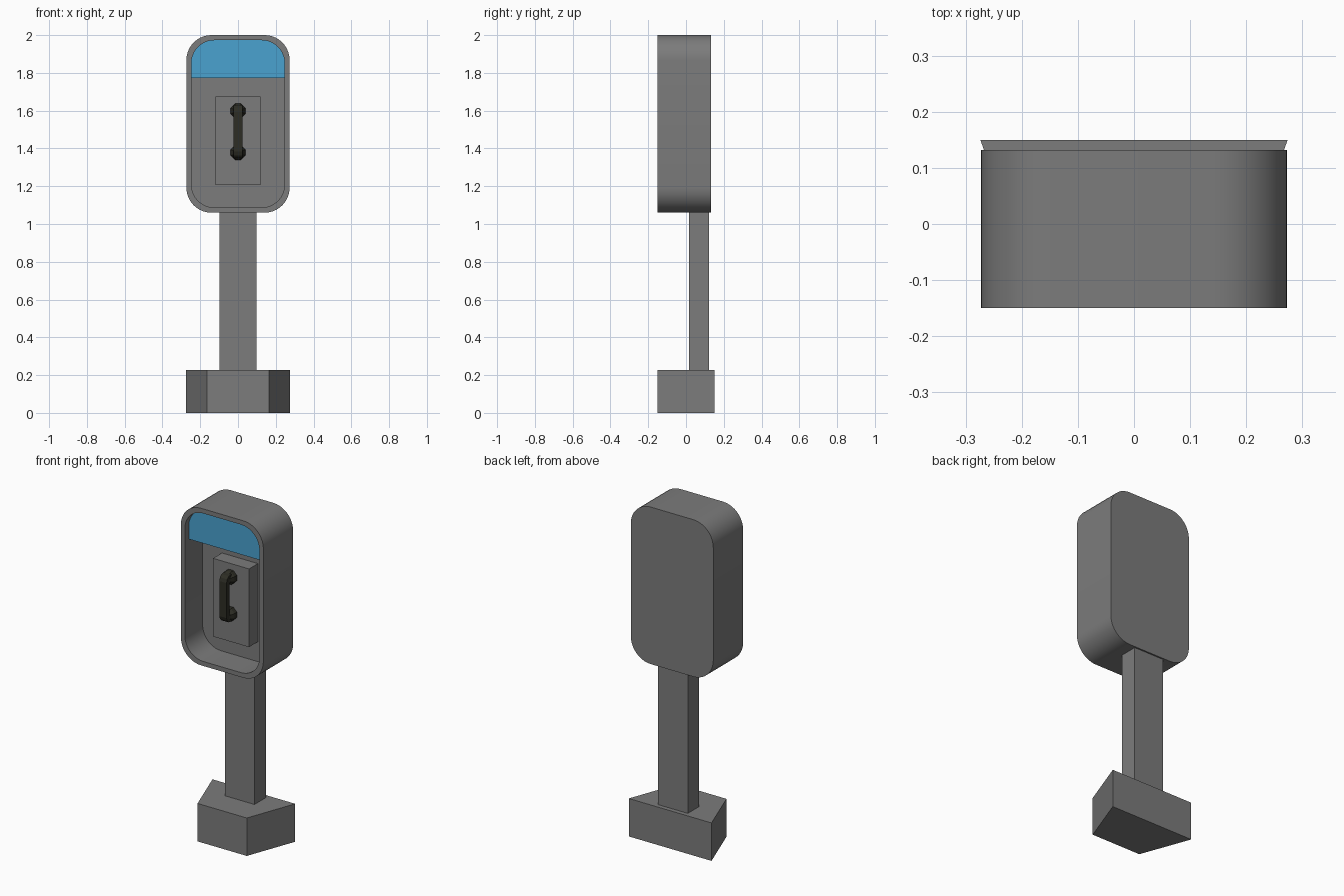
import bpy, bmesh, math

if "Cube" in bpy.data.objects:
    bpy.data.objects.remove(bpy.data.objects["Cube"])


def material(name, rgb):
    m = bpy.data.materials.new(name)
    m.diffuse_color = (*rgb, 1)
    m.use_nodes = True
    m.node_tree.nodes["Principled BSDF"].inputs["Base Color"].default_value = m.diffuse_color
    return m


grey = material("metal grey", (0.2, 0.2, 0.2))
blue = material("sign blue", (0.068, 0.36, 0.63))
black = material("handset black", (0.026, 0.026, 0.018))


def loft(name, rings, mat, smooth=False):
    """Join equal-length rings of points with quads and cap both ends."""
    bm = bmesh.new()
    loops = [[bm.verts.new(p) for p in ring] for ring in rings]
    n = len(loops[0])
    for a, b in zip(loops, loops[1:]):
        for i in range(n):
            j = (i + 1) % n
            bm.faces.new((a[i], a[j], b[j], b[i]))
    bm.faces.new(loops[0])
    bm.faces.new(loops[-1])
    bmesh.ops.recalc_face_normals(bm, faces=bm.faces[:])
    mesh = bpy.data.meshes.new(name)
    bm.to_mesh(mesh)
    bm.free()
    mesh.materials.append(mat)
    ob = bpy.data.objects.new(name, mesh)
    bpy.context.collection.objects.link(ob)
    if smooth:
        bpy.context.view_layer.objects.active = ob
        ob.select_set(True)
        bpy.ops.object.shade_smooth_by_angle(angle=math.radians(30))
        ob.select_set(False)
    return ob


def box(name, x, y0, y1, z0, z1, mat):
    outline = [(-x, y0), (x, y0), (x, y1), (-x, y1)]
    return loft(name, [[(a, b, z) for a, b in outline] for z in (z0, z1)], mat)


def rounded(hx, z0, z1, r, steps=10):
    """Rounded rectangle in x and z, starting with the two top corners."""
    pts = []
    corners = [(hx - r, z1 - r), (-hx + r, z1 - r), (-hx + r, z0 + r), (hx - r, z0 + r)]
    for k, (cx, cz) in enumerate(corners):
        for i in range(steps + 1):
            a = math.pi / 2 * (k + i / steps)
            pts.append((cx + r * math.cos(a), cz + r * math.sin(a)))
    return pts


def at_y(pts, y):
    return [(x, y, z) for x, z in pts]


# Base: wide at the back, narrow at the front
foot = [(-0.163, -0.15), (0.163, -0.15), (0.274, 0.15), (-0.274, 0.15)]
loft("base", [[(x, y, z) for x, y in foot] for z in (0, 0.227)], grey)

# Post
box("post", 0.098, 0.016, 0.123, 0.227, 1.07, grey)

# Open-fronted housing with a recess
outer = rounded(0.273, 1.06, 2.0, 0.132)
inner = rounded(0.247, 1.087, 1.973, 0.122)
WALL = 0.018
loft("housing", [at_y(outer, 0.132), at_y(outer, -0.15),
                 at_y(inner, -0.15), at_y(inner, WALL)], grey, True)

# Blue sign filling the top of the recess
top = inner[:22] + [(-0.247, 1.773), (0.247, 1.773)]
loft("sign", [at_y(top, -0.113), at_y(top, WALL)], blue)

# Telephone body
FRONT = -0.066
box("phone_body", 0.119, FRONT, WALL, 1.206, 1.674, grey)


# Handset: two eight-sided cups and a grip with rounded-back ends
def octagon(r, y, cz):
    return [(r * math.cos(math.pi * (i + 0.5) / 4), y,
             cz + r * math.sin(math.pi * (i + 0.5) / 4)) for i in range(8)]


for name, cz in (("ear_cup", 1.598), ("mouth_cup", 1.378)):
    loft(name, [octagon(r, y, cz) for r, y in
                ((0.042, FRONT), (0.042, -0.088), (0.030, -0.108), (0.024, -0.122))], black)

half = [(-0.096, 0.142), (-0.122, 0.138), (-0.136, 0.125), (-0.143, 0.105)]
inside = [(-0.117, 0.085), (-0.100, 0.105)]
side = ([(y, d) for y, d in half] + [(y, -d) for y, d in reversed(half)]
        + [(y, -d) for y, d in reversed(inside)] + inside)
loft("handset_grip", [[(x, y, 1.488 + d) for y, d in side] for x in (-0.024, 0.024)], black)
